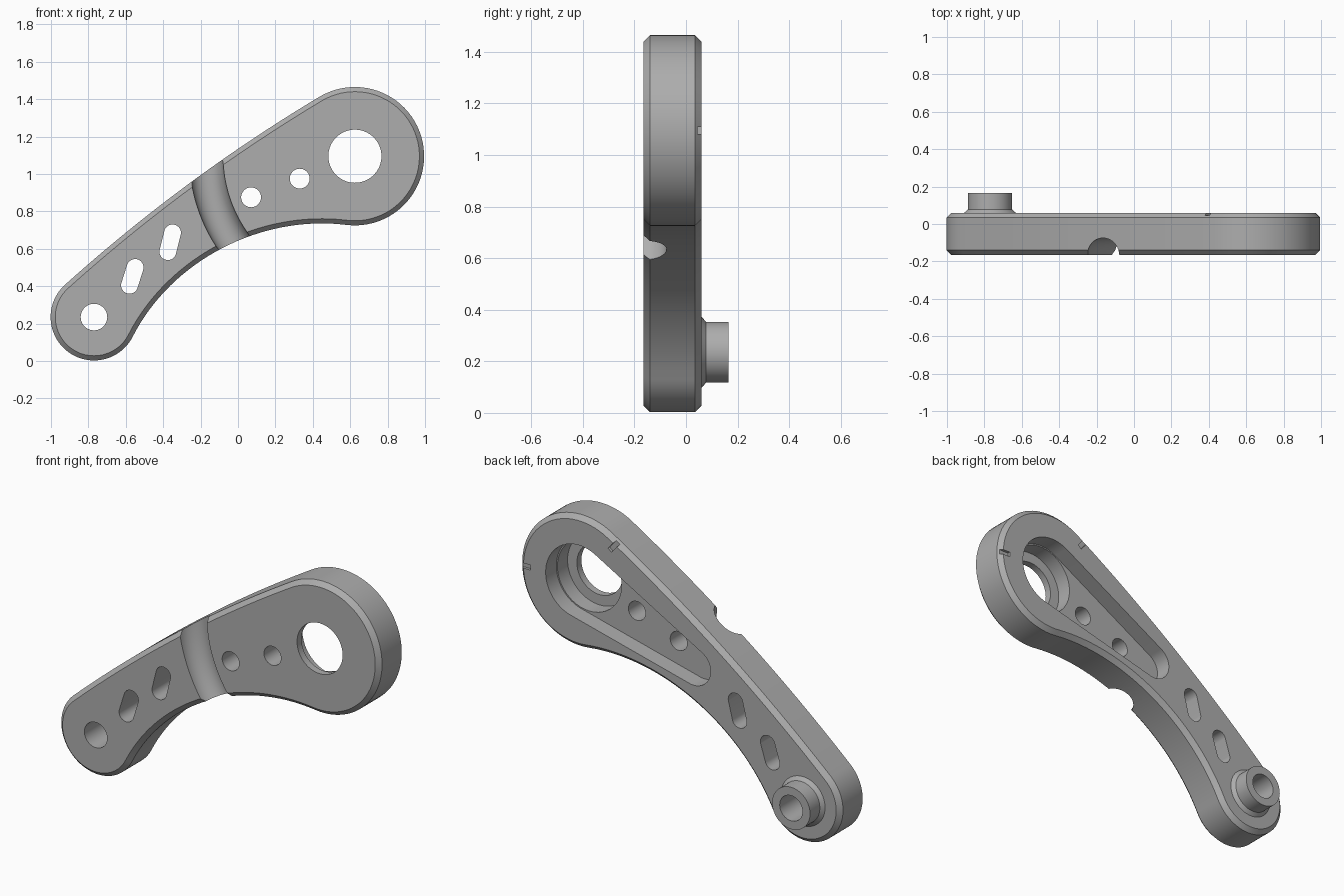
import bpy
import bmesh
from math import sin, cos, pi, radians
from mathutils import Vector
from mathutils.geometry import convex_hull_2d

cube = bpy.data.objects.get("Cube")
if cube:
    bpy.data.objects.remove(cube, do_unlink=True)

BIG, BIG_R = Vector((0.625, 1.095)), 0.37
SMALL, SMALL_R = Vector((-0.77, 0.235)), 0.232
FRONT, BACK, CHAMFER = -0.165, 0.06, 0.025

metal = bpy.data.materials.new("grey metal")
metal.use_nodes = True
metal.diffuse_color = (0.42, 0.42, 0.42, 1)
metal.node_tree.nodes["Principled BSDF"].inputs["Base Color"].default_value = (0.42, 0.42, 0.42, 1)


def polar(center, radius, degrees):
    a = radians(degrees)
    return center + Vector((cos(a), sin(a))) * radius


def arc(center, radius, start, end, steps=48):
    return [polar(center, radius, start + (end - start) * i / steps) for i in range(steps + 1)]


def bezier(a, b, c, d, steps=32):
    pts = []
    for i in range(1, steps):
        t = i / steps
        s = 1 - t
        pts.append(a * s**3 + b * 3 * s * s * t + c * 3 * s * t * t + d * t**3)
    return pts


def hull(*circles):
    pts = [p for c, r in circles for p in arc(Vector(c), r, 0, 360, 64)[:-1]]
    return [pts[i] for i in convex_hull_2d(pts)]


def inset(pts, amount):
    out = []
    for i, p in enumerate(pts):
        t = (pts[(i + 1) % len(pts)] - pts[i - 1]).normalized()
        out.append(p + Vector((-t.y, t.x)) * amount)
    return out


def loft(name, sections):
    """Solid through matching x-z outlines placed at given y values."""
    bm = bmesh.new()
    rings = [[bm.verts.new((p.x, y, p.y)) for p in pts] for pts, y in sections]
    n = len(rings[0])
    for a, b in zip(rings, rings[1:]):
        for i in range(n):
            j = (i + 1) % n
            bm.faces.new((a[i], a[j], b[j], b[i]))
    bm.faces.new(rings[0])
    bm.faces.new(rings[-1])
    bmesh.ops.recalc_face_normals(bm, faces=bm.faces)
    mesh = bpy.data.meshes.new(name)
    bm.to_mesh(mesh)
    bm.free()
    obj = bpy.data.objects.new(name, mesh)
    bpy.context.collection.objects.link(obj)
    mesh.materials.append(metal)
    return obj


def combine(target, tool, operation="DIFFERENCE"):
    mod = target.modifiers.new("combine", "BOOLEAN")
    mod.operation, mod.solver, mod.object = operation, "EXACT", tool
    bpy.context.view_layer.objects.active = target
    bpy.ops.object.modifier_apply(modifier=mod.name)
    bpy.data.objects.remove(tool, do_unlink=True)


# Curved arm outline: two round ends joined by a bowed top and a hollow underside
head = arc(BIG, BIG_R, -97, 121)
foot = arc(SMALL, SMALL_R, 132, 333)
bow = Vector((-0.293, 0.976))
top = bezier(head[-1], head[-1].lerp(bow, 0.667), foot[0].lerp(bow, 0.667), foot[0])
under = bezier(foot[-1], polar(foot[-1], 0.46, 63), polar(head[0], 0.46, 173), head[0])
outline = head + top + foot + under
rim = inset(outline, CHAMFER)
arm = loft("lever_arm", [(rim, FRONT), (outline, FRONT + CHAMFER),
                         (outline, BACK - CHAMFER), (rim, BACK)])

# Pivot boss with a flared base on the back
boss = loft("pivot_boss", [(hull((SMALL, r)), y) for r, y in
                           ((0.138, 0.0), (0.138, BACK), (0.118, 0.078), (0.118, 0.165))])
combine(arm, boss, "UNION")

# Through holes and slots
holes = [
    [(BIG, 0.142)],
    [(SMALL, 0.071)],
    [((0.07, 0.875), 0.053)],
    [((0.33, 0.975), 0.053)],
    [((-0.35, 0.685), 0.045), ((-0.375, 0.585), 0.045)],
    [((-0.55, 0.5), 0.045), ((-0.58, 0.405), 0.045)],
]
for circles in holes:
    shape = hull(*circles)
    combine(arm, loft("hole_cutter", [(shape, -0.4), (shape, 0.4)]))

# Back counterbore and tapered pocket
bore = hull((BIG, 0.2))
combine(arm, loft("bore_cutter", [(bore, -0.125), (bore, 0.3)]))
pocket = hull((BIG, 0.207), ((-0.09, 0.81), 0.105))
combine(arm, loft("pocket_cutter", [(pocket, -0.035), (pocket, 0.3)]))

# Curved round-bottomed groove across the front
bpy.ops.mesh.primitive_torus_add(major_segments=160, minor_segments=40, major_radius=0.795,
                                 minor_radius=0.09, location=(BIG.x, FRONT, BIG.y),
                                 rotation=(pi / 2, 0, 0))
groove = bpy.context.object
groove.data.materials.append(metal)
combine(arm, groove)

# Small index notches on the back rim
for angle in (0, 130):
    side = polar(Vector((0, 0)), 0.014, angle + 90)
    inner, outer = polar(BIG, 0.3, angle), polar(BIG, 0.45, angle)
    shape = [inner - side, outer - side, outer + side, inner + side]
    combine(arm, loft("notch_cutter", [(shape, 0.045), (shape, 0.1)]))

# Smooth curved walls, crisp edges
bpy.ops.object.select_all(action="DESELECT")
arm.select_set(True)
bpy.context.view_layer.objects.active = arm
bpy.ops.object.shade_smooth_by_angle(angle=radians(30))
